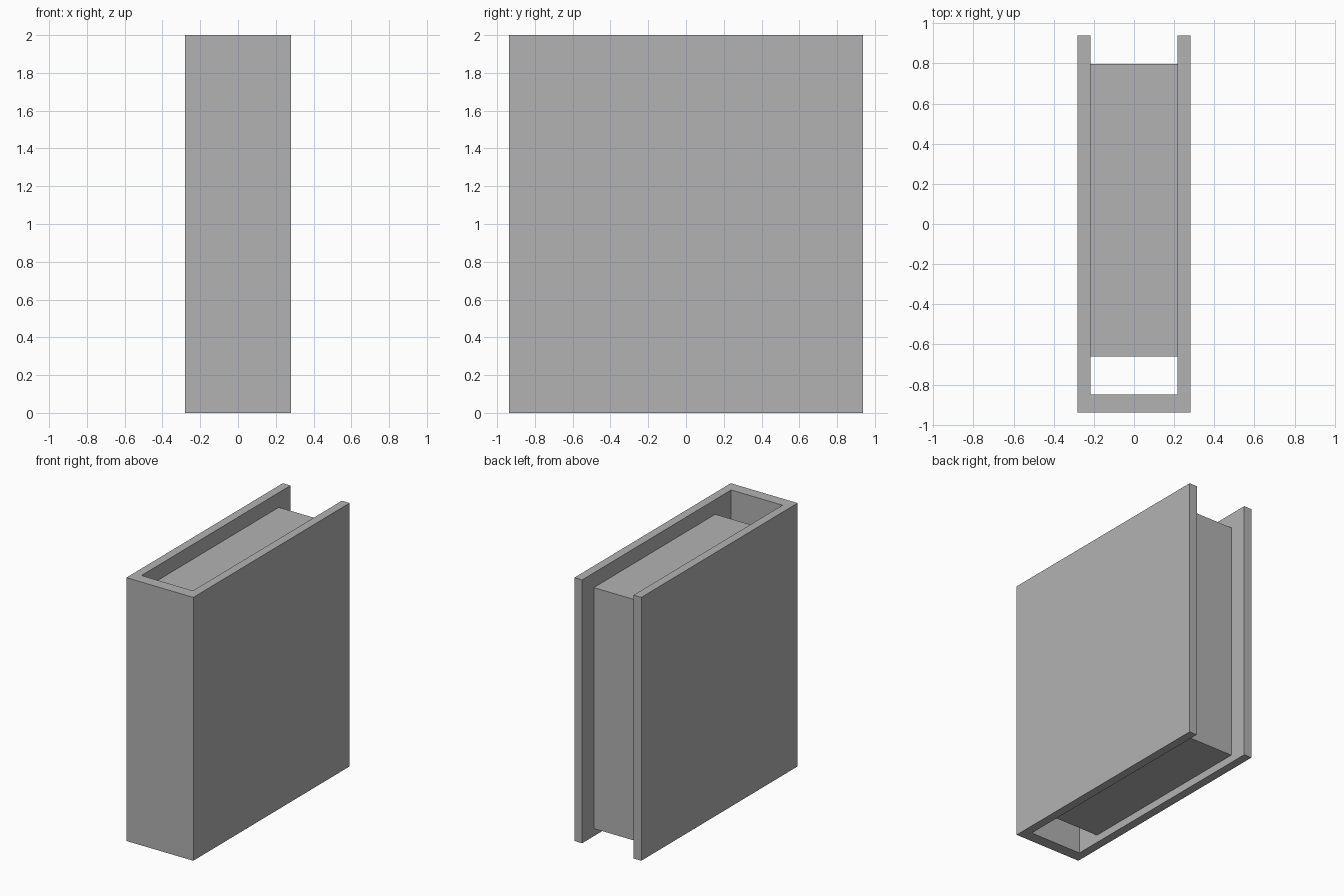
import bpy
import bmesh

cube = bpy.data.objects.get("Cube")
if cube:
    bpy.data.objects.remove(cube, do_unlink=True)

grey = bpy.data.materials.new("plain grey")
grey.use_nodes = True
colour = (0.448, 0.448, 0.448, 1)
grey.diffuse_color = colour
grey.node_tree.nodes["Principled BSDF"].inputs["Base Color"].default_value = colour


def extrude_profile(name, outline, bottom, top):
    """Raise a flat outline in x, y into a solid between two heights."""
    bm = bmesh.new()
    base = bm.faces.new([bm.verts.new((x, y, bottom)) for x, y in outline])
    raised = bmesh.ops.extrude_face_region(bm, geom=[base], use_keep_orig=True)
    moved = [v for v in raised["geom"] if isinstance(v, bmesh.types.BMVert)]
    bmesh.ops.translate(bm, verts=moved, vec=(0, 0, top - bottom))
    bmesh.ops.recalc_face_normals(bm, faces=bm.faces)
    mesh = bpy.data.meshes.new(name)
    bm.to_mesh(mesh)
    bm.free()
    mesh.materials.append(grey)
    obj = bpy.data.objects.new(name, mesh)
    bpy.context.collection.objects.link(obj)
    return obj


outer, inner = 0.281, 0.216
fore_edge, spine_inside = 0.938, -0.85

# Cover: two boards joined by the spine at the front
half = [(outer, -fore_edge), (outer, fore_edge), (inner, fore_edge), (inner, spine_inside)]
mirrored = [(-x, y) for x, y in reversed(half)]
extrude_profile("book_cover", half + mirrored, 0, 2)

# Page block: held between the boards, set in from every edge
pages_front, pages_back = -0.66, 0.798
extrude_profile("page_block",
                [(-inner, pages_front), (inner, pages_front),
                 (inner, pages_back), (-inner, pages_back)],
                0.058, 1.888)
